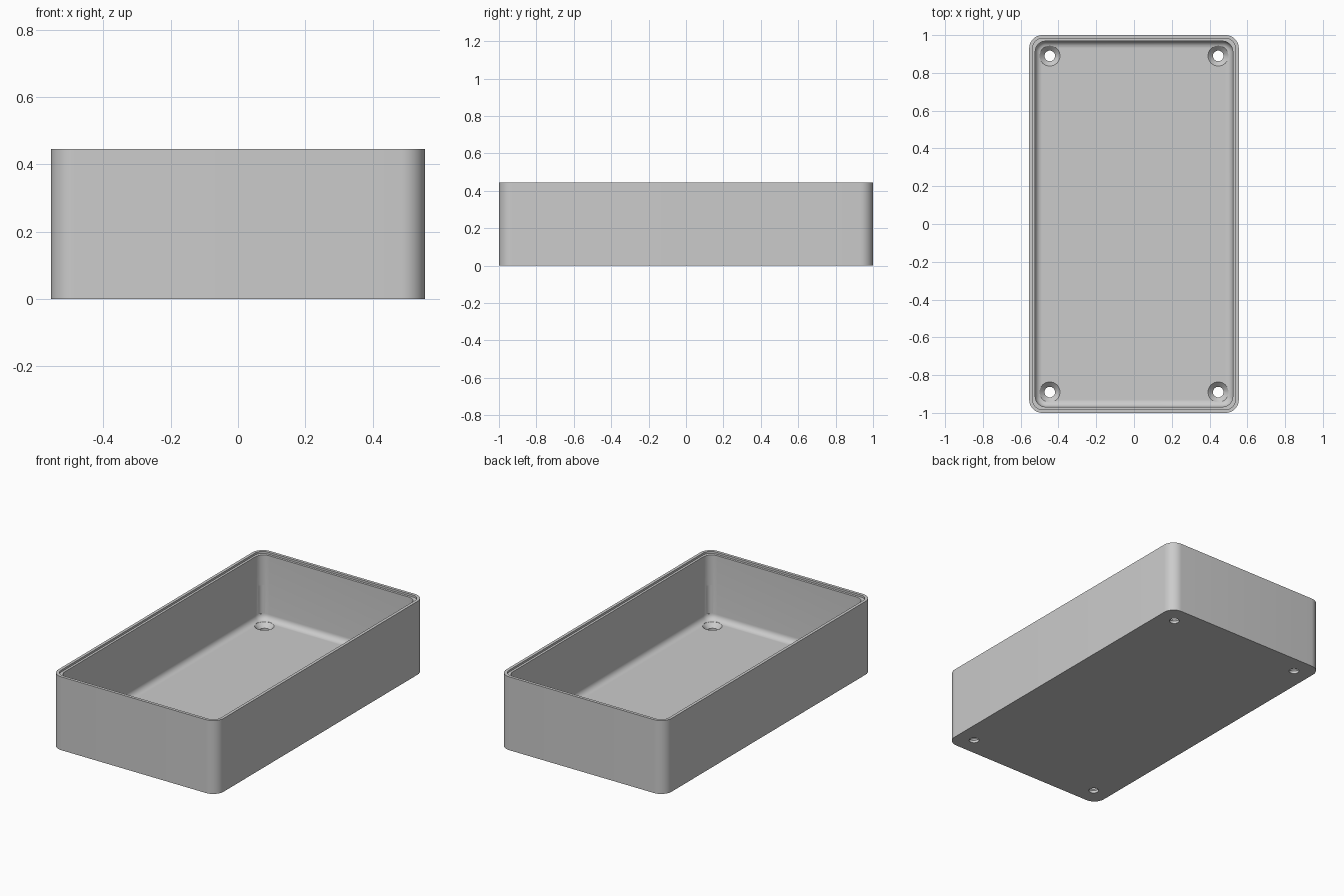
import bpy, bmesh
from math import sin, cos, pi, radians

cube = bpy.data.objects.get("Cube")
if cube:
    bpy.data.objects.remove(cube, do_unlink=True)

HALF_X, HALF_Y, HEIGHT = 0.555, 1.0, 0.445
FLOOR, LIP, WALL, FILLET = 0.042, 0.018, 0.032, 0.035
HOLE_X, HOLE_Y, HOLE_R, HEAD_R = 0.446, 0.89, 0.028, 0.054
STEPS = 10

grey = bpy.data.materials.new("light grey plastic")
grey.use_nodes = True
colour = (0.6, 0.6, 0.6, 1)
grey.diffuse_color = colour
grey.node_tree.nodes["Principled BSDF"].inputs["Base Color"].default_value = colour


def rounded_loop(bm, inset, z, r):
    """Ring of vertices around a rounded rectangle."""
    cx, cy = HALF_X - inset - r, HALF_Y - inset - r
    ring = []
    for q, (sx, sy) in enumerate([(1, 1), (-1, 1), (-1, -1), (1, -1)]):
        for i in range(STEPS + 1):
            a = (q + i / STEPS) * pi / 2
            ring.append(bm.verts.new((sx * cx + r * cos(a), sy * cy + r * sin(a), z)))
    return ring


def make_object(name, bm):
    bmesh.ops.recalc_face_normals(bm, faces=bm.faces)
    mesh = bpy.data.meshes.new(name)
    bm.to_mesh(mesh)
    bm.free()
    mesh.materials.append(grey)
    obj = bpy.data.objects.new(name, mesh)
    bpy.context.collection.objects.link(obj)
    return obj


def turned_cutter(name, x, y, profile, sides=32):
    """Solid of revolution used to cut a hole."""
    bm = bmesh.new()
    rings = [[bm.verts.new((x + r * cos(2 * pi * i / sides), y + r * sin(2 * pi * i / sides), z))
              for i in range(sides)] for r, z in profile]
    skin(bm, rings)
    obj = make_object(name, bm)
    obj.hide_render = True
    obj.hide_set(True)
    return obj


def skin(bm, rings):
    """Join successive rings and cap both ends."""
    for a, b in zip(rings, rings[1:]):
        n = len(a)
        for i in range(n):
            j = (i + 1) % n
            bm.faces.new((a[i], a[j], b[j], b[i]))
    bm.faces.new(rings[0])
    bm.faces.new(rings[-1])


# Tray: outer wall, stepped rim, inner wall, fillet and floor
profile = [(0, 0, 0.07), (0, HEIGHT, 0.07), (LIP, HEIGHT, 0.052),
           (LIP, HEIGHT - 0.012, 0.052), (WALL, HEIGHT - 0.012, 0.055)]
for i in range(9):
    a = i / 8 * pi / 2
    inset = FILLET * (1 - cos(a))
    profile.append((WALL + inset, FLOOR + FILLET * (1 - sin(a)), 0.055 - inset))
bm = bmesh.new()
skin(bm, [rounded_loop(bm, *p) for p in profile])
tray = make_object("tray", bm)

# Countersunk screw holes and shallow corner reliefs above them
cone = HEAD_R - HOLE_R
hole = [(HOLE_R, -0.05), (HOLE_R, FLOOR - cone), (HEAD_R, FLOOR), (HEAD_R, 0.25)]
relief = [(0.03, FLOOR + FILLET), (0.03, 0.25)]
cutters = []
for sx in (-1, 1):
    for sy in (-1, 1):
        cutters.append(turned_cutter("screw_hole_cutter", sx * HOLE_X, sy * HOLE_Y, hole))
        cutters.append(turned_cutter("corner_relief_cutter", sx * 0.488, sy * 0.933, relief))
for cutter in cutters:
    mod = tray.modifiers.new("cut", 'BOOLEAN')
    mod.operation = 'DIFFERENCE'
    mod.solver = 'EXACT'
    mod.object = cutter

bpy.ops.object.select_all(action='DESELECT')
bpy.context.view_layer.objects.active = tray
tray.select_set(True)
for mod in list(tray.modifiers):
    bpy.ops.object.modifier_apply(modifier=mod.name)
for cutter in cutters:
    bpy.data.objects.remove(cutter, do_unlink=True)
bpy.ops.object.shade_smooth_by_angle(angle=radians(30))
